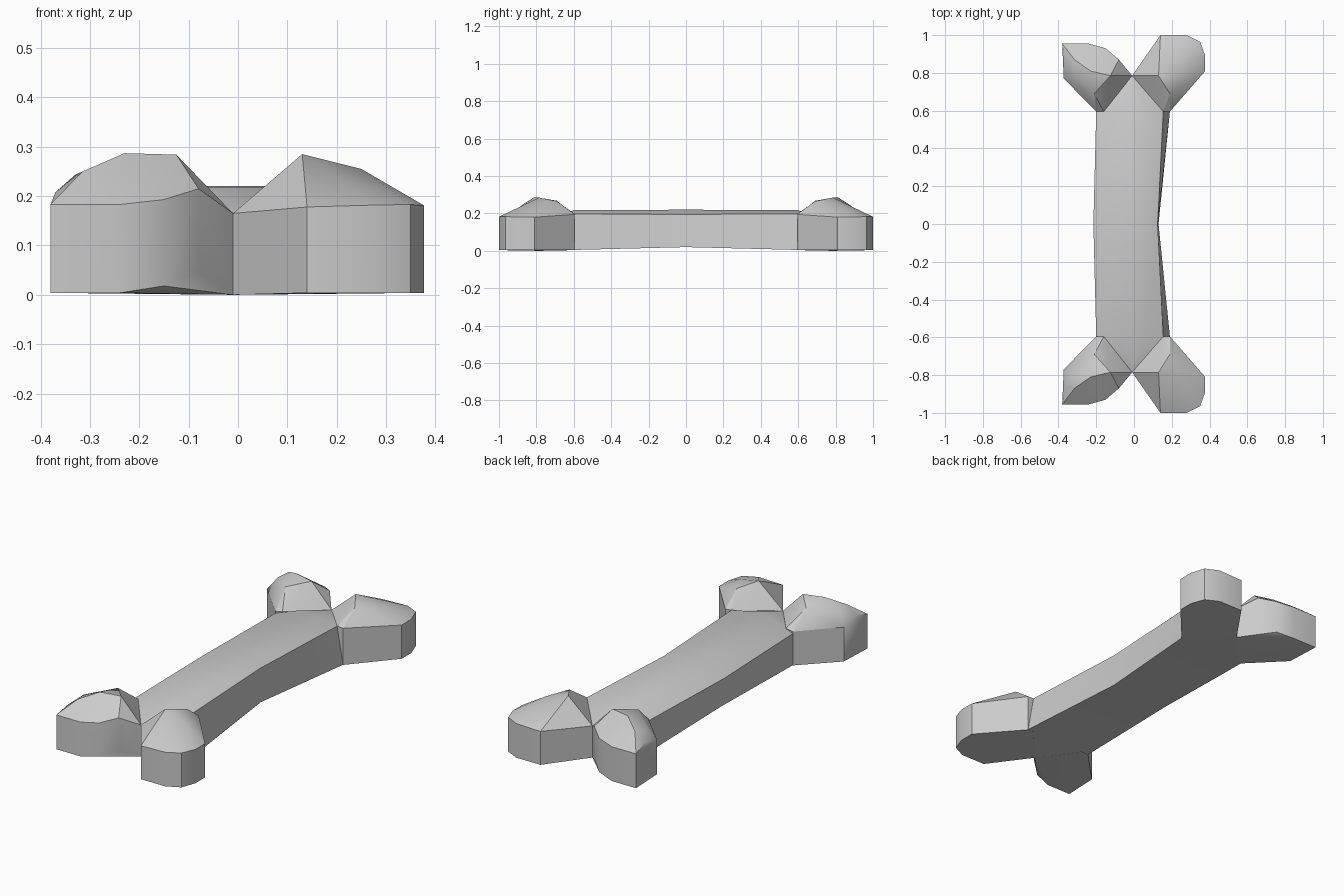
import bpy, bmesh, math

if "Cube" in bpy.data.objects:
    bpy.data.objects.remove(bpy.data.objects["Cube"])


def finish(name, bm, angle):
    bmesh.ops.remove_doubles(bm, verts=bm.verts, dist=0.0005)
    bmesh.ops.recalc_face_normals(bm, faces=bm.faces)
    mesh = bpy.data.meshes.new(name)
    bm.to_mesh(mesh)
    bm.free()
    ob = bpy.data.objects.new(name, mesh)
    bpy.context.collection.objects.link(ob)
    bpy.ops.object.select_all(action='DESELECT')
    ob.select_set(True)
    bpy.context.view_layer.objects.active = ob
    bpy.ops.object.shade_smooth_by_angle(angle=math.radians(angle))
    return ob


def knob(name, outline, crown, sign):
    """Faceted knob: convex hull of a walled outline (x, y, bottom, top) and crown points."""
    bm = bmesh.new()
    for x, y, low, high in outline:
        bm.verts.new((x, y * sign, low))
        bm.verts.new((x, y * sign, high))
    for x, y, z in crown:
        bm.verts.new((x, y * sign, z))
    res = bmesh.ops.convex_hull(bm, input=bm.verts)
    inner = [v for v in res["geom_interior"] if isinstance(v, bmesh.types.BMVert)]
    bmesh.ops.delete(bm, geom=inner, context='VERTS')
    return finish(name, bm, 27)


# Shaft: cross-sections (x, z) lofted along y
mid = [(-.205, .02), (-.215, .165), (-.07, .22), (.06, .22), (.125, .195), (.13, .02)]
end = [(-.20, .005), (-.20, .17), (-.07, .218), (.06, .218), (.155, .197), (.19, .005)]
tip = [(-.012, 0), (-.012, .165), (-.011, .165), (-.009, .165), (-.008, .165), (-.008, 0)]
bm = bmesh.new()
rings = [[bm.verts.new((x, y, z)) for x, z in sec]
         for y, sec in ((-.785, tip), (-.595, end), (0, mid), (.595, end), (.785, tip))]
for a, b in zip(rings, rings[1:]):
    for i in range(6):
        j = (i + 1) % 6
        bm.faces.new((a[i], a[j], b[j], b[i]))
bm.faces.new(rings[0])
bm.faces.new(rings[-1])
finish("shaft", bm, 30)

# Knobs: wide one on +x, rounder one on -x, repeated at both ends
right_outline = [(-.01, .785, 0, .165), (.14, 1, .004, .178), (.28, 1, .004, .182),
                 (.35, .965, .004, .183), (.377, .89, .004, .181), (.377, .81, .004, .18),
                 (.19, .595, .004, .195), (.155, .595, .004, .197)]
right_crown = [(.13, .785, .285), (.19, .69, .265), (.25, .80, .255)]
left_outline = [(-.01, .785, 0, .165), (-.08, .87, .045, .215), (-.15, .93, .018, .193),
                (-.24, .955, .004, .183), (-.38, .955, .004, .183), (-.372, .77, .004, .183),
                (-.20, .595, .004, .18), (-.16, .595, .004, .188)]
left_crown = [(-.125, .785, .284), (-.23, .81, .287), (-.21, .69, .268),
              (-.315, .87, .25), (-.33, .80, .243), (-.37, .87, .208)]
for end_name, sign in (("front", -1), ("back", 1)):
    knob(end_name + "_right_knob", right_outline, right_crown, sign)
    knob(end_name + "_left_knob", left_outline, left_crown, sign)
